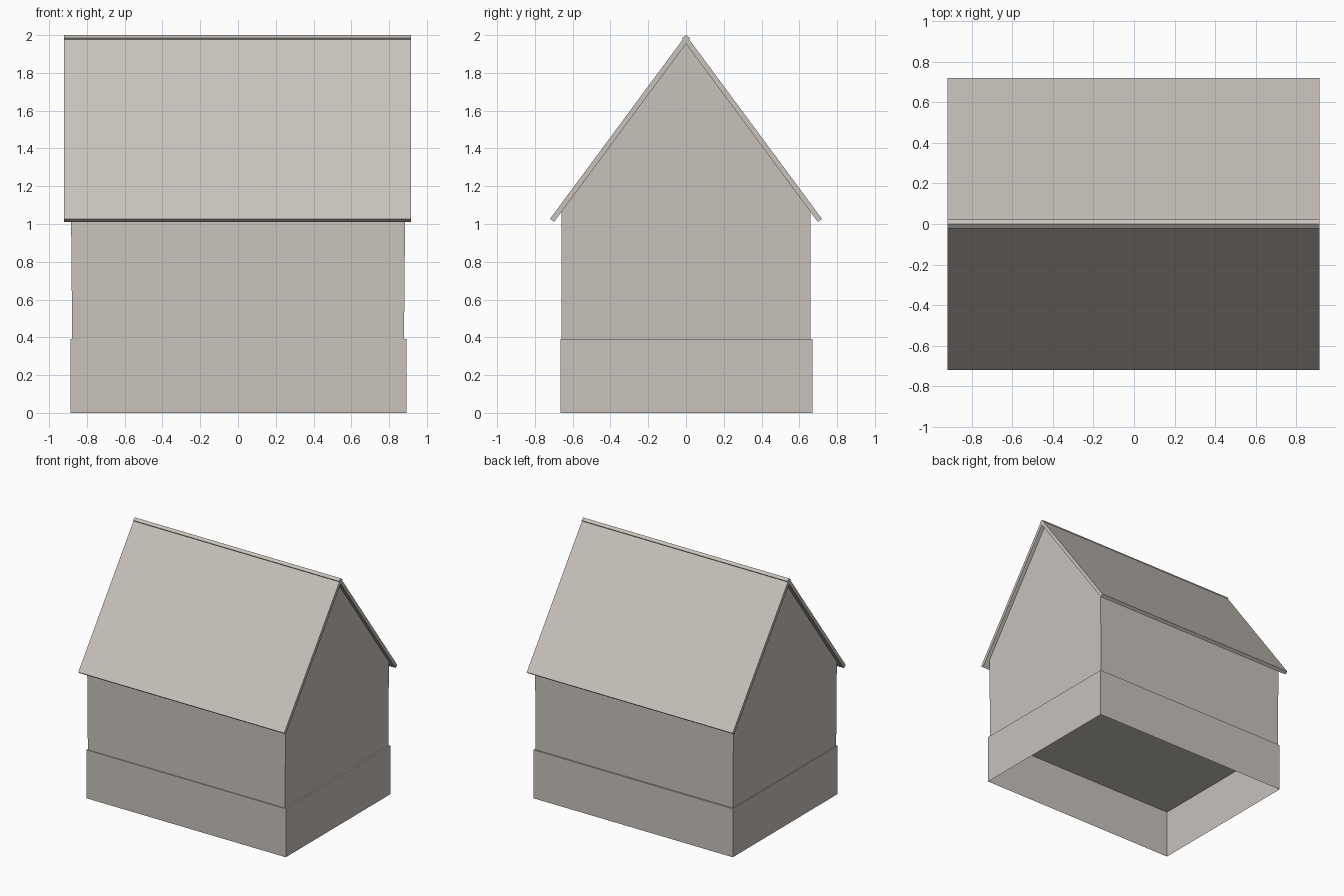
import bpy
import bmesh
from mathutils import Vector

cube = bpy.data.objects.get("Cube")
if cube:
    bpy.data.objects.remove(cube, do_unlink=True)

# One warm grey for the whole building
stone = bpy.data.materials.new("warm_grey")
colour = (0.58, 0.54, 0.50, 1)
stone.diffuse_color = colour
stone.use_nodes = True
stone.node_tree.nodes["Principled BSDF"].inputs["Base Color"].default_value = colour


def extrude_profile(name, profile, x0, x1):
    """Extrude a closed (y, z) profile along x into a solid."""
    bm = bmesh.new()
    face = bm.faces.new([bm.verts.new((x0, y, z)) for y, z in profile])
    out = bmesh.ops.extrude_face_region(bm, geom=[face])
    moved = [v for v in out["geom"] if isinstance(v, bmesh.types.BMVert)]
    bmesh.ops.translate(bm, verts=moved, vec=(x1 - x0, 0, 0))
    bmesh.ops.recalc_face_normals(bm, faces=bm.faces)
    return finish(name, bm)


def finish(name, bm):
    mesh = bpy.data.meshes.new(name)
    bm.to_mesh(mesh)
    bm.free()
    mesh.materials.append(stone)
    obj = bpy.data.objects.new(name, mesh)
    bpy.context.collection.objects.link(obj)
    return obj


BASE_TOP = 0.39
RIDGE = Vector((0, 2.0))
EAVE = Vector((-0.72, 1.027))
THICK = 0.027

# Roof slabs: square-ended boards whose upper ends cross at the ridge
slope = (RIDGE - EAVE).normalized()
inward = Vector((slope.y, -slope.x)) * THICK
board = [EAVE, RIDGE, RIDGE + inward, EAVE + inward]
for name, side in (("front_roof_slab", 1), ("back_roof_slab", -1)):
    extrude_profile(name, [(side * p.x, p.y) for p in board], -0.92, 0.916)

# Walls with gables, tucked just inside the underside of the roof
half = 0.658
pitch = slope.y / slope.x
apex = RIDGE.y - THICK / slope.x + 0.003
shoulder = apex - half * pitch
walls = extrude_profile("gabled_walls", [
    (-half, BASE_TOP), (half, BASE_TOP), (half, shoulder),
    (0, apex), (-half, shoulder)], -0.884, 0.885)
# Ends lean in very slightly towards the base
for v in walls.data.vertices:
    if v.co.z < BASE_TOP + 0.01:
        v.co.x *= 0.993

# Plinth: thin shell, open underneath
bm = bmesh.new()
bmesh.ops.create_cube(bm, size=1)
bmesh.ops.scale(bm, verts=bm.verts, vec=(1.778, 1.334, BASE_TOP))
bmesh.ops.translate(bm, verts=bm.verts, vec=(0.003, 0.002, BASE_TOP / 2))
underside = [f for f in bm.faces if f.normal.z < -0.5]
bmesh.ops.delete(bm, geom=underside, context='FACES_ONLY')
finish("plinth", bm)
